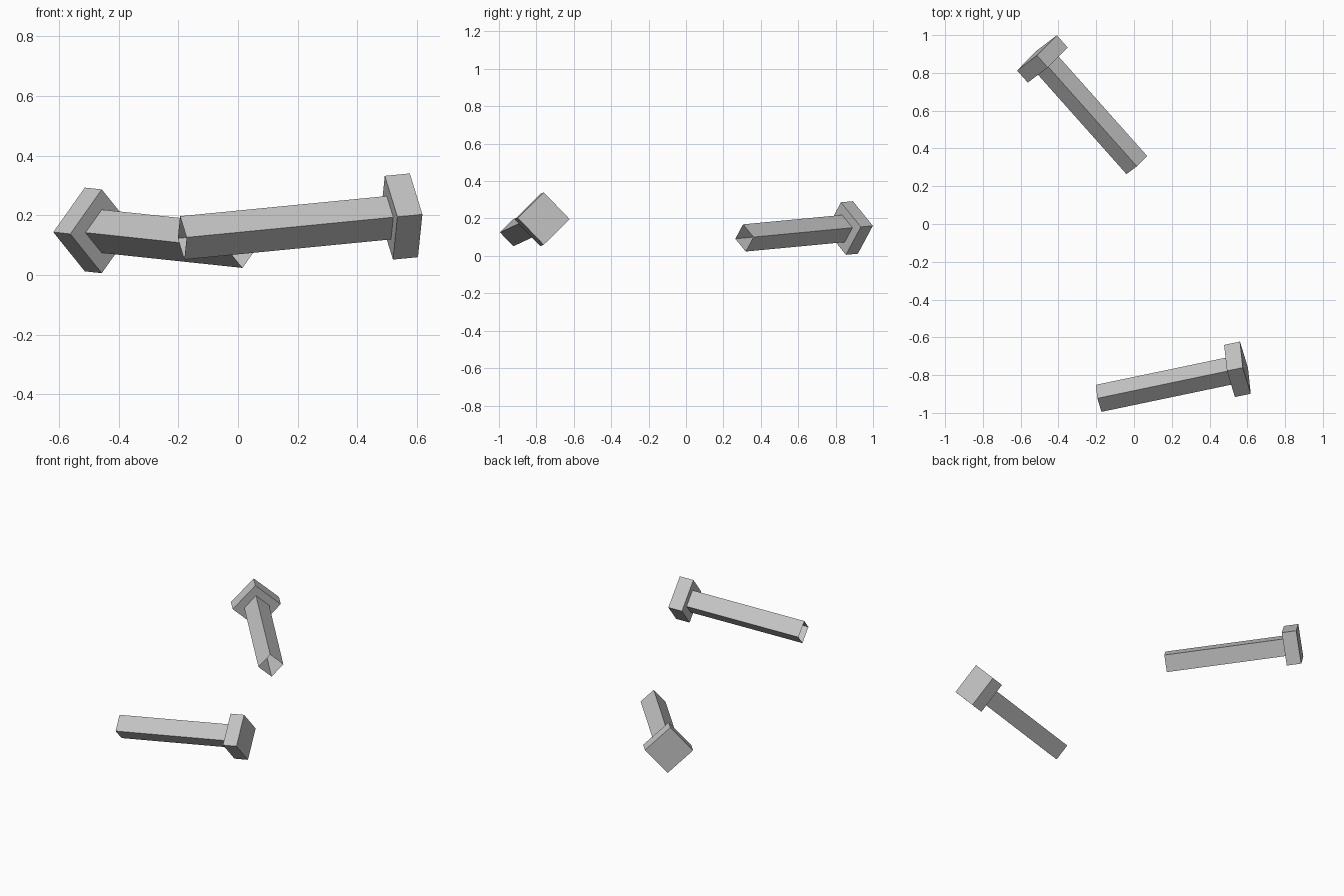
import bpy
import bmesh
from mathutils import Vector, Matrix

cube = bpy.data.objects.get("Cube")
if cube:
    bpy.data.objects.remove(cube, do_unlink=True)

SHANK_LENGTH = 0.711
HEAD_THICKNESS = 0.086
SHANK_RADIUS = 0.073   # half diagonals of the square sections
HEAD_RADIUS = 0.141

steel = bpy.data.materials.new("grey steel")
steel.use_nodes = True
colour = (0.55, 0.55, 0.55, 1)
steel.diffuse_color = colour
steel.node_tree.nodes["Principled BSDF"].inputs["Base Color"].default_value = colour


def square_bar(name, frame, start, length, radius, open_end=False):
    """Square bar along the frame's local z, with corners on local x and y."""
    bm = bmesh.new()
    bmesh.ops.create_cone(bm, cap_ends=True, segments=4, radius1=radius,
                          radius2=radius, depth=length)
    bmesh.ops.translate(bm, verts=bm.verts, vec=(0, 0, start + length / 2))
    if open_end:
        bm.faces.ensure_lookup_table()
        caps = [f for f in bm.faces if abs(f.normal.z) > 0.9
                and f.calc_center_median().z < start + length / 2]
        bmesh.ops.delete(bm, geom=caps, context="FACES_ONLY")
    mesh = bpy.data.meshes.new(name)
    bm.to_mesh(mesh)
    bm.free()
    mesh.materials.append(steel)
    obj = bpy.data.objects.new(name, mesh)
    obj.matrix_world = frame
    bpy.context.collection.objects.link(obj)


def bolt(name, tip, under_head, side):
    """Hollow square shank, open at the tip, with a square head."""
    tip = Vector(tip)
    axis = (Vector(under_head) - tip).normalized()
    side = Vector(side)
    side = (side - axis * side.dot(axis)).normalized()
    up = axis.cross(side)
    frame = Matrix((side, up, axis)).transposed().to_4x4()
    frame.translation = tip
    square_bar(name + "_shank", frame, 0, SHANK_LENGTH, SHANK_RADIUS, open_end=True)
    square_bar(name + "_head", frame, SHANK_LENGTH, HEAD_THICKNESS, HEAD_RADIUS)


bolt("back_bolt", (0.015, 0.312, 0.096), (-0.456, 0.841, 0.146), (0.105, 0.095, 0.009))
bolt("front_bolt", (-0.187, -0.923, 0.124), (0.511, -0.777, 0.192), (0.0275, -0.1375, 0.003))
